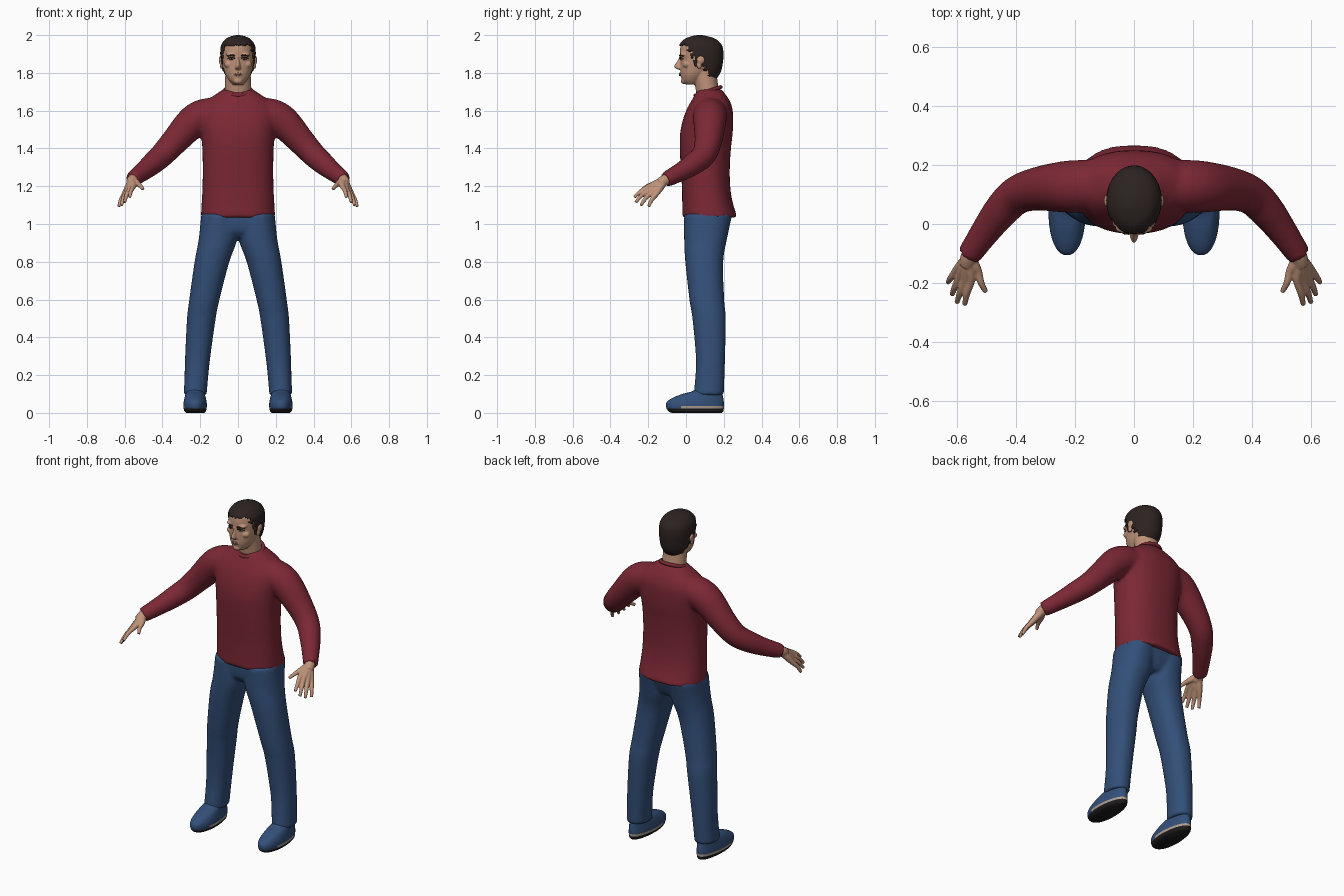
import bpy, bmesh, math, random
from mathutils import Vector, Matrix

random.seed(4)
cube = bpy.data.objects.get("Cube")
if cube:
    bpy.data.objects.remove(cube)


def material(name, r, g, b):
    m = bpy.data.materials.new(name)
    m.use_nodes = True
    m.diffuse_color = (r, g, b, 1)
    bsdf = m.node_tree.nodes["Principled BSDF"]
    bsdf.inputs["Base Color"].default_value = (r, g, b, 1)
    bsdf.inputs["Roughness"].default_value = 0.8
    return m


RED = material("shirt red", .2, .021, .035)
BLUE = material("denim blue", .033, .079, .19)
SKIN = material("skin", .52, .29, .19)
HAIR = material("dark brown hair", .026, .017, .015)
SOLE = material("sole black", .012, .011, .011)
BEIGE = material("welt beige", .42, .34, .28)
LIP = material("lips", .38, .17, .13)
WHITE = material("eye white", .55, .5, .46)


def spline(points, steps):
    """Smooth curve of number tuples passing through every point."""
    pts = [Vector(p) for p in points]
    out = []
    for i in range(len(pts) - 1):
        a, b = pts[max(i - 1, 0)], pts[i]
        c, d = pts[i + 1], pts[min(i + 2, len(pts) - 1)]
        for s in range(steps):
            t = s / steps
            out.append(b + .5 * t * ((c - a) + t * ((2 * a - 5 * b + 4 * c - d)
                       + t * (3 * (b - c) + d - a))))
    return out + [pts[-1]]


def loft(bm, rings, n=32, steps=4, along=False, power=2.0, sides=(1,)):
    """Skin rings (x, y, z, rx, ry); along turns them to follow the path."""
    for side in sides:
        path = spline(rings, steps)
        loops = []
        for i, r in enumerate(path):
            centre = Vector((r[0], r[1], r[2]))
            u, v = Vector((1, 0, 0)), Vector((0, 1, 0))
            if along:
                t = path[min(i + 1, len(path) - 1)] - path[max(i - 1, 0)]
                t = Vector(t[:3]).normalized()
                u = t.cross(Vector((0, 0, 1))).normalized()
                v = u.cross(t)
            loop = []
            for k in range(n):
                c, s = (f(math.tau * k / n) for f in (math.cos, math.sin))
                c = math.copysign(abs(c) ** (2 / power), c)
                s = math.copysign(abs(s) ** (2 / power), s)
                p = centre + u * c * r[3] + v * s * r[4]
                loop.append(bm.verts.new((p.x * side, p.y, p.z)))
            loops.append(loop)
        for a, b in zip(loops, loops[1:]):
            for k in range(n):
                j = (k + 1) % n
                bm.faces.new((a[k], a[j], b[j], b[k]))
        bm.faces.new(loops[0][::-1])
        bm.faces.new(loops[-1])


def ring(z, front, back, half, x=0):
    return (x, (front + back) / 2, z, half, (back - front) / 2)


def tube(bm, points, n=12, **kw):
    loft(bm, [(x, y, z, r, r) for x, y, z, r in points], n, along=True, **kw)


def ball(bm, at, size):
    bmesh.ops.create_uvsphere(bm, u_segments=20, v_segments=12, radius=1,
                              matrix=Matrix.Translation(at) @ Matrix.Diagonal((*size, 1)))


def finish(name, bm, mats, voxel=0, smooth=0):
    bmesh.ops.recalc_face_normals(bm, faces=bm.faces[:])
    me = bpy.data.meshes.new(name)
    bm.to_mesh(me)
    bm.free()
    for m in mats:
        me.materials.append(m)
    for p in me.polygons:
        p.use_smooth = True
    me.set_sharp_from_angle(angle=math.radians(50))
    ob = bpy.data.objects.new(name, me)
    bpy.context.scene.collection.objects.link(ob)
    if voxel:
        mod = ob.modifiers.new("blend", 'REMESH')
        mod.mode = 'VOXEL'
        mod.voxel_size = voxel
        mod.use_smooth_shade = True
        mod = ob.modifiers.new("soften", 'SMOOTH')
        mod.factor = .5
        mod.iterations = smooth
    return ob


BOTH = (1, -1)

# Shirt: torso and sleeves blended together
bm = bmesh.new()
loft(bm, [ring(1.033, -.02, .272, .197), ring(1.12, -.02, .246, .192), ring(1.2, -.022, .234, .188),
          ring(1.3, -.028, .232, .187), ring(1.4, -.033, .238, .189), ring(1.48, -.031, .247, .196),
          ring(1.55, -.017, .25, .205), ring(1.61, .005, .246, .2), ring(1.655, .03, .23, .165),
          ring(1.685, .047, .21, .12), ring(1.712, .065, .19, .08)], 40, power=2.3)
tube(bm, [(.09, .13, 1.575, .09), (.17, .128, 1.575, .09), (.24, .126, 1.54, .087),
          (.335, .118, 1.438, .073), (.4, .095, 1.367, .065), (.45, .045, 1.322, .06),
          (.5, -.02, 1.28, .051), (.56, -.107, 1.235, .041)], 24, sides=BOTH)
finish("shirt", bm, [RED], .01, 6)

# Collar: a soft band, low at the front
bm = bmesh.new()
bmesh.ops.create_circle(bm, segments=40, radius=1)
for v in bm.verts:
    v.co = (v.co.x * .074, .117 + v.co.y * .067, 1.703 + v.co.y * .022)
collar_ring = [v.co.copy() for v in bm.verts]
bm.clear()
for a, b in zip(collar_ring, collar_ring[1:] + collar_ring[:1]):
    tube(bm, [(*a, .011), (*b, .011)], 8, steps=1)
finish("collar", bm, [RED], .004, 4)

# Trousers: legs joined at the hips
bm = bmesh.new()
legs = [(.095, .04, .2, .166, .287), (.2, .05, .204, .157, .283), (.3, .052, .207, .146, .28),
        (.5, .034, .211, .118, .27), (.6, .018, .202, .098, .258), (.8, -.004, .197, .046, .23),
        (.92, -.01, .217, .004, .208), (1.05, -.01, .245, .002, .195)]
loft(bm, [ring(z, f, b, (o - i) / 2, (o + i) / 2) for z, f, b, i, o in legs], power=2.2, sides=BOTH)
loft(bm, [ring(.93, .03, .19, .13), ring(.97, 0, .215, .175), ring(1.06, -.006, .248, .193)], power=2.3)
finish("trousers", bm, [BLUE], .01, 4)

# Shoes: dark sole, pale welt round the heel, blue upper
for side, label in zip(BOTH, ("left", "right")):
    bm = bmesh.new()
    x = .227
    loft(bm, [ring(0, -.075, .19, .048, x), ring(.008, -.092, .197, .057, x),
              ring(.022, -.102, .2, .061, x), ring(.04, -.106, .2, .063, x),
              ring(.06, -.1, .2, .061, x), ring(.08, -.07, .197, .057, x),
              ring(.1, -.02, .193, .052, x), ring(.118, .04, .188, .047, x),
              ring(.15, .06, .185, .045, x)], 40, power=2.2)
    for v in bm.verts:
        v.co.x = side * (x + (v.co.x - x) * (1 - .9 * max(0, v.co.y - .04)))
    for f in bm.faces:
        c = f.calc_center_median()
        if c.z < .022:
            f.material_index = 1
        elif c.z < .034 and c.y > -.02:
            f.material_index = 2
    finish(label + "_shoe", bm, [BLUE, SOLE, BEIGE])

# Hands: each finger runs from the wrist through its knuckle to the tip
wrist = Vector((.558, -.112, 1.232))
fingers = [((.553, -.193, 1.2), (.574, -.274, 1.142)), ((.573, -.192, 1.185), (.6, -.266, 1.115)),
           ((.59, -.178, 1.17), (.617, -.24, 1.098)), ((.602, -.158, 1.158), (.631, -.198, 1.092)),
           ((.528, -.165, 1.212), (.502, -.23, 1.185))]
for side, label in zip(BOTH, ("left", "right")):
    bm = bmesh.new()
    tube(bm, [(.535, -.07, 1.255, .029), (*wrist, .03), (.566, -.14, 1.215, .027)], sides=(side,))
    for knuckle, tip in fingers:
        k, t = Vector(knuckle), Vector(tip)
        middle = k.lerp(t, .5) + Vector((.003, -.003, .004))
        tube(bm, [(*wrist.lerp(k, .15), .021), (*wrist.lerp(k, .6), .019), (*k, .0145),
                  (*middle, .0115), (*t, .0085)], sides=(side,))
    finish(label + "_hand", bm, [SKIN], .004, 2)

# Head and neck, with brow, cheeks, nose, chin and ears blended in
bm = bmesh.new()
loft(bm, [ring(1.738, 0, .06, .028), ring(1.758, -.02, .085, .047), ring(1.79, -.028, .115, .066),
          ring(1.83, -.03, .15, .078), ring(1.87, -.03, .175, .085), ring(1.91, -.033, .183, .087),
          ring(1.95, -.026, .175, .08), ring(1.98, 0, .145, .056), ring(1.99, .035, .11, .03)])
loft(bm, [ring(1.65, .06, .19, .07), ring(1.72, .05, .172, .069), ring(1.82, .03, .16, .067)])
loft(bm, [ring(1.89, -.034, .01, .008), ring(1.86, -.048, .01, .01), ring(1.836, -.064, .01, .014),
          ring(1.824, -.055, .01, .017), ring(1.816, -.036, .01, .012)], 16)
ball(bm, (0, -.01, 1.757), (.024, .018, .016))
ball(bm, (0, -.012, 1.793), (.03, .021, .016))
for s in BOTH:
    ball(bm, (s * .034, -.012, 1.898), (.03, .02, .011))
    ball(bm, (s * .046, .004, 1.845), (.027, .022, .02))
    ball(bm, (s * .091, .078, 1.868), (.011, .022, .022))
    ball(bm, (s * .088, .07, 1.843), (.009, .014, .022))
finish("head", bm, [SKIN], .004, 3)

# Hair: a cap trimmed along a ragged hairline
bm = bmesh.new()
loft(bm, [ring(1.772, .05, .165, .06), ring(1.81, 0, .186, .081), ring(1.86, -.03, .196, .091),
          ring(1.91, -.039, .198, .094), ring(1.95, -.034, .188, .088), ring(1.98, -.006, .156, .065),
          ring(1.994, .03, .115, .036), ring(2, .06, .085, .01)], 64, 6)


def hairline(z):
    for low, y in ((1.948, -1), (1.915, .012), (1.885, .03), (1.838, .045), (1.81, .1)):
        if z > low:
            return y
    return .118


trim = []
for f in bm.faces:
    c = f.calc_center_median()
    z = c.z + random.uniform(-.006, .006)
    if c.y < hairline(z) + random.uniform(-.005, .005) or c.z < 1.773:
        trim.append(f)
bmesh.ops.delete(bm, geom=trim, context='FACES')
hair = finish("hair", bm, [HAIR])
mod = hair.modifiers.new("thickness", 'SOLIDIFY')
mod.thickness = .008
mod.offset = -1

# Eyes, eyebrows and lips
for s, label in zip(BOTH, ("left", "right")):
    for name, at, size, mat in (("eye", (s * .034, -.02, 1.873), (.014, .008, .0055), WHITE),
                                ("iris", (s * .034, -.026, 1.873), (.0055, .004, .0052), HAIR)):
        bm = bmesh.new()
        ball(bm, at, size)
        finish(label + "_" + name, bm, [mat])
    for name, z, r in (("eyebrow", 1.892, .0045), ("eyelid", 1.879, .003)):
        bm = bmesh.new()
        tube(bm, [(.016, -.032, z - .002, r), (.035, -.0295, z + .002, r), (.056, -.015, z - .003, r * .5)],
             8, sides=(s,))
        finish(label + "_" + name, bm, [HAIR])
bm = bmesh.new()
for z in (1.788, 1.796):
    tube(bm, [(-.025, -.021, 1.792, .002), (0, -.032, z, .0055), (.025, -.021, 1.792, .002)], 10)
finish("lips", bm, [LIP])
